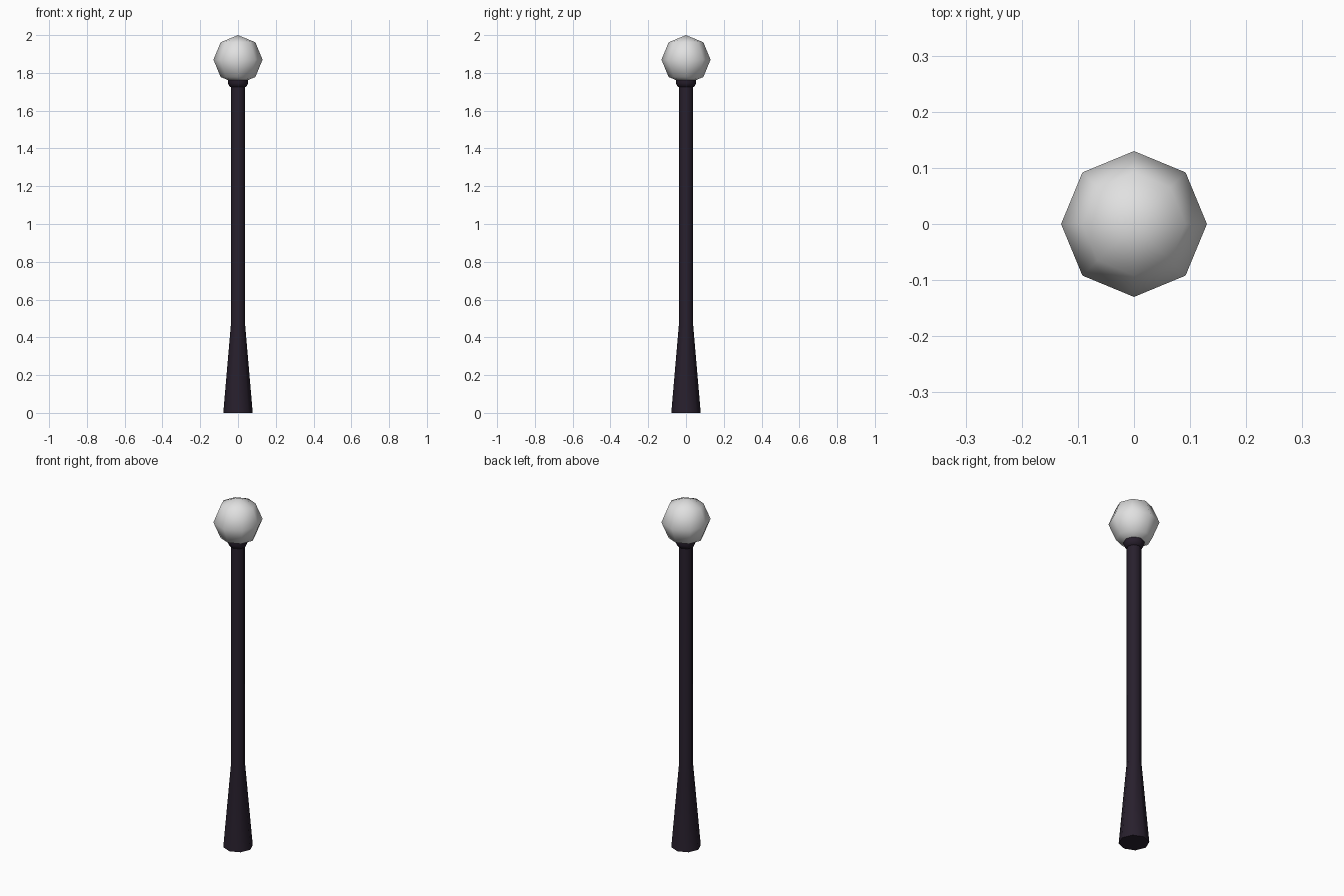
import bpy, bmesh, math

if "Cube" in bpy.data.objects:
    bpy.data.objects.remove(bpy.data.objects["Cube"])


def material(name, rgb):
    m = bpy.data.materials.new(name)
    m.diffuse_color = (*rgb, 1.0)
    m.use_nodes = True
    m.node_tree.nodes["Principled BSDF"].inputs["Base Color"].default_value = m.diffuse_color
    return m


dark = material("dark_iron", (0.021, 0.014, 0.026))
glass = material("pale_glass", (0.75, 0.75, 0.75))
SIDES = 8


def lathe(name, profile, mat, sharp_angle):
    """Revolve (radius, z) points into an eight-sided solid; radius 0 makes a pole."""
    bm = bmesh.new()
    rings = []
    for r, z in profile:
        if r == 0:
            rings.append([bm.verts.new((0, 0, z))] * SIDES)
        else:
            rings.append([bm.verts.new((r * math.cos(2 * math.pi * i / SIDES),
                                        r * math.sin(2 * math.pi * i / SIDES), z))
                          for i in range(SIDES)])
    for a, b in zip(rings, rings[1:]):
        for i in range(SIDES):
            j = (i + 1) % SIDES
            bm.faces.new(list(dict.fromkeys((a[i], a[j], b[j], b[i]))))
    # flat end caps where the profile stays open
    if profile[0][0] > 0:
        bm.faces.new(rings[0][::-1])
    if profile[-1][0] > 0:
        bm.faces.new(rings[-1])
    bmesh.ops.recalc_face_normals(bm, faces=bm.faces)
    me = bpy.data.meshes.new(name)
    bm.to_mesh(me)
    bm.free()
    me.materials.append(mat)
    ob = bpy.data.objects.new(name, me)
    bpy.context.collection.objects.link(ob)
    bpy.ops.object.select_all(action='DESELECT')
    ob.select_set(True)
    bpy.context.view_layer.objects.active = ob
    bpy.ops.object.shade_smooth_by_angle(angle=math.radians(sharp_angle))
    return ob


# Post with flared foot
lathe("post", [(0.078, 0), (0.037, 0.475), (0.037, 1.74)], dark, 60)

# Rounded collar under the globe
lathe("collar", [(0.03, 1.722), (0.044, 1.727), (0.053, 1.745), (0.053, 1.762)], dark, 60)

# Globe lamp
R, C = 0.13, 1.87
globe = [(0, C - R)]
globe += [(R * math.cos(math.radians(a)), C + R * math.sin(math.radians(a)))
          for a in (-45, 0, 45)]
globe.append((0, C + R))
lathe("globe", globe, glass, 80)
